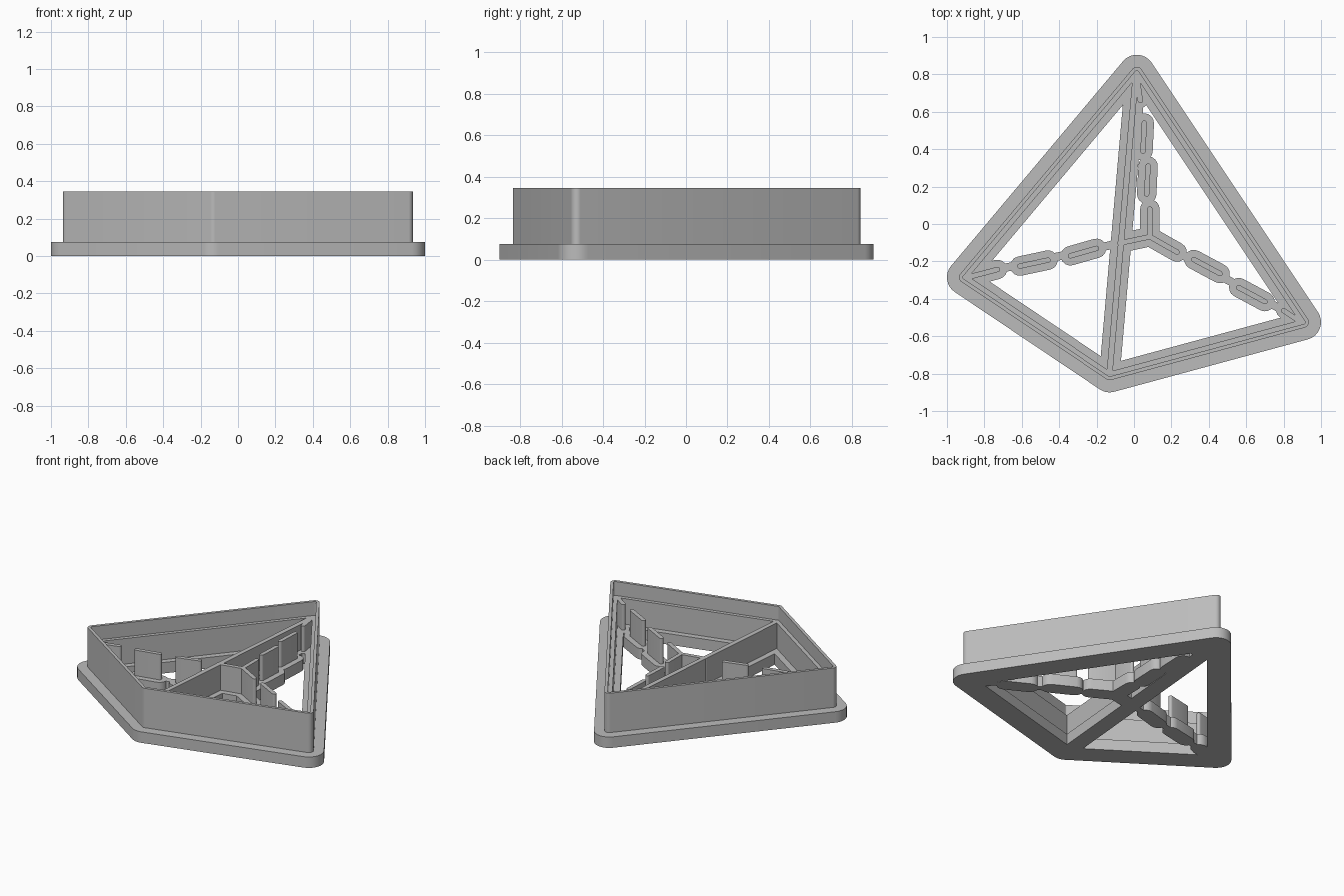
import bpy, bmesh, math
from mathutils import Vector

if "Cube" in bpy.data.objects:
    bpy.data.objects.remove(bpy.data.objects["Cube"], do_unlink=True)

# One grey plastic
grey = bpy.data.materials.new("grey plastic")
grey.use_nodes = True
grey.diffuse_color = (0.5, 0.5, 0.5, 1)
grey.node_tree.nodes["Principled BSDF"].inputs["Base Color"].default_value = (0.5, 0.5, 0.5, 1)

BASE_TOP, STAMP_TOP, BLADE_TOP = 0.075, 0.25, 0.345
SUNK = 0.04  # walls start inside the base
STEPS = 8

# Corners of the outline, counter-clockwise
LEFT, FRONT = Vector((-0.905, -0.285)), Vector((-0.13, -0.805))
RIGHT, BACK = Vector((0.905, -0.525)), Vector((0.015, 0.81))
CORNERS = [LEFT, FRONT, RIGHT, BACK]


def outline(r):
    """Offset of the four-sided outline: rounded outwards, mitred inwards."""
    points = []
    for i, p in enumerate(CORNERS):
        a = (p - CORNERS[i - 1]).normalized()
        b = (CORNERS[(i + 1) % 4] - p).normalized()
        n1, n2 = Vector((a.y, -a.x)), Vector((b.y, -b.x))
        start = math.atan2(n1.y, n1.x)
        sweep = (math.atan2(n2.y, n2.x) - start) % math.tau
        for k in range(STEPS + 1):
            t = start + sweep * k / STEPS
            if r > 0:
                points.append(p + r * Vector((math.cos(t), math.sin(t))))
            else:
                points.append(p + r * (n1 + n2) / (1 + n1.dot(n2)))
    return points


def finish(name, bm):
    bmesh.ops.remove_doubles(bm, verts=bm.verts, dist=1e-5)
    bmesh.ops.recalc_face_normals(bm, faces=bm.faces)
    mesh = bpy.data.meshes.new(name)
    bm.to_mesh(mesh)
    bm.free()
    mesh.materials.append(grey)
    obj = bpy.data.objects.new(name, mesh)
    bpy.context.scene.collection.objects.link(obj)
    return obj


def ring(name, r_out, r_in, z0, z1):
    """Closed band between two offsets of the outline."""
    bm = bmesh.new()
    loops = [[bm.verts.new((p.x, p.y, z)) for p in outline(r)]
             for r, z in ((r_out, z0), (r_out, z1), (r_in, z1), (r_in, z0))]
    n = len(loops[0])
    for j in range(4):
        a, b = loops[j], loops[(j + 1) % 4]
        for i in range(n):
            k = (i + 1) % n
            bm.faces.new((a[i], a[k], b[k], b[i]))
    return finish(name, bm)


def capsule(name, p, q, r, z0, z1):
    """Upright slab with rounded ends from p to q."""
    d = q - p
    heading = math.atan2(d.y, d.x)
    bm = bmesh.new()
    verts = []
    for centre, turn in ((q, -math.pi / 2), (p, math.pi / 2)):
        for k in range(STEPS + 1):
            t = heading + turn + math.pi * k / STEPS
            verts.append(bm.verts.new((centre.x + r * math.cos(t), centre.y + r * math.sin(t), z0)))
    face = bm.faces.new(verts)
    up = bmesh.ops.extrude_face_region(bm, geom=[face], use_keep_orig=True)["geom"]
    for v in up:
        if isinstance(v, bmesh.types.BMVert):
            v.co.z = z1
    return finish(name, bm)


def weld(body, parts):
    """Union the parts into the body and remove them."""
    for part in parts:
        mod = body.modifiers.new("union", 'BOOLEAN')
        mod.operation, mod.solver, mod.object = 'UNION', 'EXACT', part
        graph = bpy.context.evaluated_depsgraph_get()
        mesh = bpy.data.meshes.new_from_object(body.evaluated_get(graph))
        body.modifiers.clear()
        body.data = mesh
        bpy.data.objects.remove(part, do_unlink=True)


# Dashes and edges drawn by the inner stamp
V = Vector
hub, crossing = V((0.085, -0.068)), V((-0.075, -0.102))
bar = (V((0.008, 0.78)), V((-0.13, -0.79)))
dashes = [
    (crossing, hub), (hub, V((0.23, -0.15))), (hub, V((0.085, 0.08))),
    (V((0.068, 0.16)), V((0.075, 0.31))), (V((0.048, 0.39)), V((0.055, 0.54))),
    (V((-0.34, -0.17)), V((-0.20, -0.13))), (V((-0.61, -0.225)), V((-0.46, -0.193))),
    (V((-0.87, -0.28)), V((-0.73, -0.243))),
    (V((0.32, -0.19)), V((0.46, -0.265))), (V((0.56, -0.34)), V((0.70, -0.415))),
]
stubs = [(V((0.015, 0.79)), V((0.034, 0.66))), (V((0.885, -0.52)), V((0.80, -0.463)))]

# Base flange with the supports under every dash
base = ring("base_flange", 0.095, -0.055, 0, BASE_TOP)
supports = [capsule("support", *bar, 0.055, 0, BASE_TOP)]
supports += [capsule("support", p, q, 0.052, 0, BASE_TOP) for p, q in dashes]
supports += [capsule("support", p, q, 0.04, 0, BASE_TOP) for p, q in stubs]
# Narrow necks that bridge the gaps between supports
for p, q in ((V((-0.73, -0.243)), V((-0.12, -0.112))), (V((0.23, -0.15)), V((0.83, -0.48))),
             (V((0.09, 0.05)), V((0.05, 0.56)))):
    supports.append(capsule("neck", p, q, 0.022, 0, BASE_TOP))
weld(base, supports)

# Tall cutting wall
blade = ring("cutting_wall", 0.03, 0.01, SUNK, BLADE_TOP)

# Lower stamping walls
stamp = ring("stamp_outline", 0.02, -0.015, SUNK, STAMP_TOP)
weld(stamp, [capsule("stamp_bar", *bar, 0.016, SUNK, STAMP_TOP)])
walls = [capsule("stamp_dash", p, q, 0.014, SUNK, STAMP_TOP) for p, q in dashes + stubs]

# Smooth rounded corners, crisp edges
bpy.ops.object.select_all(action='DESELECT')
for obj in [base, blade, stamp] + walls:
    obj.select_set(True)
bpy.context.view_layer.objects.active = base
bpy.ops.object.shade_smooth_by_angle(angle=math.radians(30))
